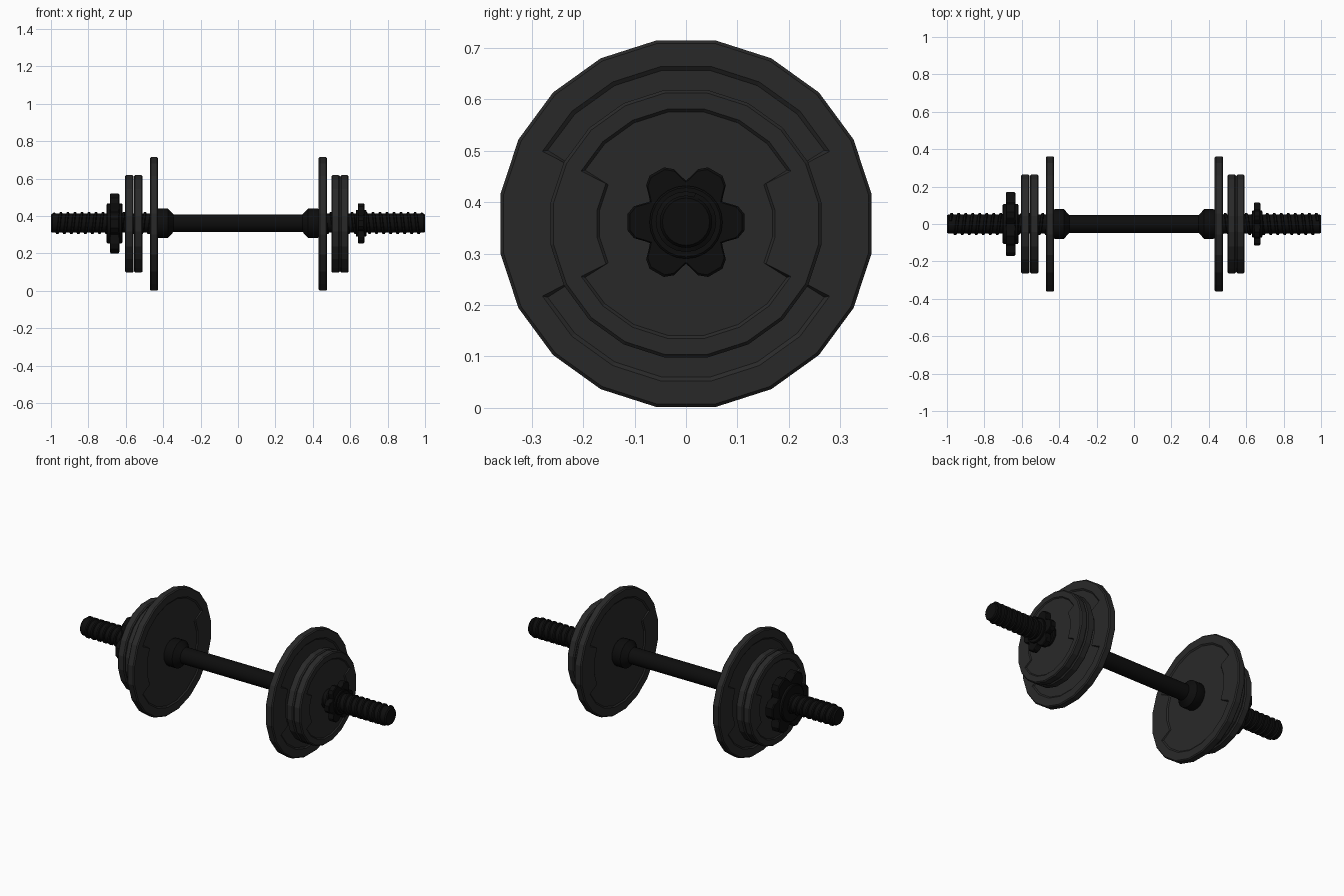
import bpy, bmesh
from math import sin, cos, radians, pi

if "Cube" in bpy.data.objects:
    bpy.data.objects.remove(bpy.data.objects["Cube"])


def material(name, value):
    m = bpy.data.materials.new(name)
    m.diffuse_color = (value, value, value, 1)
    m.use_nodes = True
    m.node_tree.nodes["Principled BSDF"].inputs["Base Color"].default_value = m.diffuse_color
    return m


IRON = material("plate_grey", 0.022)
BLACK = material("bar_black", 0.004)


def loft(name, rings, mat, centre, squash=1.0, smooth=False):
    """Bridge successive rings of (x, y, z) points and cap both ends."""
    bm = bmesh.new()
    loops = [[bm.verts.new(p) for p in ring] for ring in rings]
    n = len(loops[0])
    for a, b in zip(loops, loops[1:]):
        for i in range(n):
            j = (i + 1) % n
            bm.faces.new((a[i], a[j], b[j], b[i]))
    bm.faces.new(loops[0][::-1])
    bm.faces.new(loops[-1])
    bmesh.ops.remove_doubles(bm, verts=bm.verts, dist=1e-5)
    bmesh.ops.recalc_face_normals(bm, faces=bm.faces)
    me = bpy.data.meshes.new(name)
    bm.to_mesh(me)
    bm.free()
    me.materials.append(mat)
    ob = bpy.data.objects.new(name, me)
    ob.location = centre
    ob.scale.z = squash
    bpy.context.collection.objects.link(ob)
    if smooth:
        bpy.context.view_layer.objects.active = ob
        ob.select_set(True)
        bpy.ops.object.shade_smooth_by_angle(angle=radians(30))
        ob.select_set(False)
    return ob


def polar(x, pts):
    return [(x, r * cos(radians(a)), r * sin(radians(a))) for a, r in pts]


def lathe(name, profile, sides, centre):
    rings = [polar(x, [(360 * i / sides, r) for i in range(sides)]) for x, r in profile]
    return loft(name, rings, BLACK, centre, smooth=True)


def panel_outline(r_side, r_arc, turn=0.0):
    """20-sided outline with narrow flanks and wide upper and lower arcs."""
    pts = []
    for base in (0, 180):
        pts += [(base + a, r_side) for a in (-27, -9, 9, 27)]
        arc = [27 + turn, 45, 63, 81, 99, 117, 135, 153 - turn]
        pts += [(base + a, r_arc) for a in arc]
    return pts


def plate(name, x, radius):
    k = radius / 0.267
    h, bev, depth = 0.0225, 0.006, 0.006
    floor = panel_outline(0.170 * k, 0.223 * k, 1.3)
    lip = panel_outline(0.175 * k, 0.229 * k)
    face = panel_outline(radius - bev, radius - bev)
    rim = panel_outline(radius, radius)
    half = [(h - depth, floor), (h, lip), (h, face), (h - bev, rim)]
    rings = [polar(-d, p) for d, p in half] + [polar(d, p) for d, p in half[::-1]]
    loft(name, rings, IRON, (x, 0, 0.358), squash=0.987)


def star_nut(name, x, k):
    """Six-lobed spin-lock nut with a round hub."""
    lobe = [(-30, 0.081), (-25, 0.088), (-17, 0.106), (-8, 0.115),
            (8, 0.115), (17, 0.106), (25, 0.088)]

    def star(s):
        return [(60 * i + a, r * k * s) for i in range(6) for a, r in lobe]
    h = 0.017 * k
    profile = [(-h, 0.96), (-h * 0.8, 1), (h * 0.8, 1), (h, 0.96)]
    loft(name, [polar(d, star(s)) for d, s in profile], BLACK, (x, 0, 0.361))
    w, r = 0.028 * k, 0.071 * k
    lathe(name + "_hub", [(-w, r * 0.95), (-w * 0.9, r), (w * 0.9, r), (w, r * 0.95)],
          24, (x, 0, 0.361))


def thread(name, side):
    """Helical ridge along the bar end."""
    pitch, start, end, per_turn = 0.0375, 0.45, 0.983, 20
    rings = []
    for i in range(int((end - start) / pitch * per_turn) + 1):
        t = 2 * pi * i / per_turn
        x = start + pitch * i / per_turn
        rings.append([(side * (x + d), r * cos(t), r * sin(t)) for d, r in
                      ((-0.010, 0.048), (-0.005, 0.059), (0.005, 0.059), (0.010, 0.048))])
    loft(name, rings, BLACK, (0, 0, 0.362))


# bar with grip, collars and threaded cores
half_bar = [(0.345, 0.047), (0.375, 0.079), (0.425, 0.079), (0.432, 0.075),
            (0.432, 0.051), (0.993, 0.051), (1.0, 0.046)]
lathe("bar", [(-x, r) for x, r in half_bar[::-1]] + half_bar, 24, (0, 0, 0.362))
for label, side in (("left", -1), ("right", 1)):
    thread(label + "_thread", side)

# weight plates
for label, xs in (("left", (-0.449, -0.533, -0.581)), ("right", (0.454, 0.522, 0.569))):
    plate(label + "_large_plate", xs[0], 0.366)
    plate(label + "_inner_small_plate", xs[1], 0.267)
    plate(label + "_outer_small_plate", xs[2], 0.267)

# spin-lock nuts, the left one larger
star_nut("left_nut", -0.66, 1.5)
star_nut("right_nut", 0.658, 1.0)
